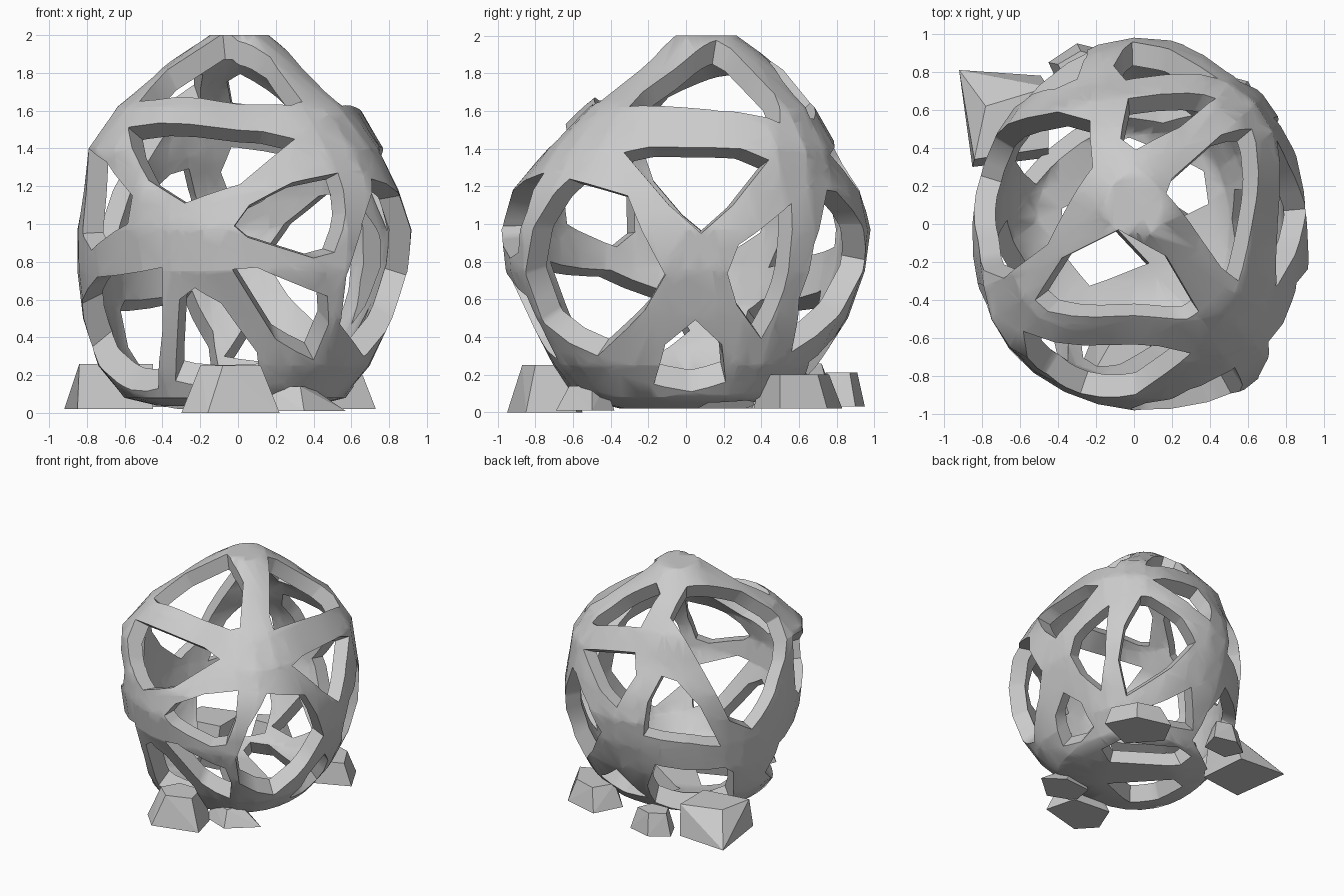
import bpy, bmesh
from math import sin, cos, pi, radians
from mathutils import Vector
from mathutils.bvhtree import BVHTree

old = bpy.data.objects.get("Cube")
if old:
    bpy.data.objects.remove(old, do_unlink=True)

CENTRE = Vector((0.02, 0, 1))
STEPS = 4  # segments between the eight compass directions
SEGMENTS = 8 * STEPS
INNER = 0.87

stone = bpy.data.materials.new("pale_grey")
stone.use_nodes = True
GREY = (0.6, 0.6, 0.6, 1)
stone.diffuse_color = GREY
stone.node_tree.nodes["Principled BSDF"].inputs["Base Color"].default_value = GREY


def make_object(name, bm):
    mesh = bpy.data.meshes.new(name)
    bm.to_mesh(mesh)
    bm.free()
    mesh.materials.append(stone)
    obj = bpy.data.objects.new(name, mesh)
    bpy.context.collection.objects.link(obj)
    return obj


# Lumpy egg: one ring per height, its radius eased between eight directions
def ring(bm, z, *radii):
    verts = []
    for i in range(SEGMENTS):
        k, t = i // STEPS, (i % STEPS) / STEPS
        a, b, c, d = (radii[(k + n) % 8] for n in (-1, 0, 1, 2))
        r = b + t / 2 * (c - a + t * (2 * a - 5 * b + 4 * c - d + t * (3 * (b - c) + d - a)))
        angle = 2 * pi * i / SEGMENTS
        verts.append(bm.verts.new((r * cos(angle), r * sin(angle), z)))
    return verts


PROFILE = [  # z, then the radius counter-clockwise from +x
    (.02, .33, .35, .33, .35, .35, .38, .35, .35),
    (.08, .57, .6, .55, .6, .6, .66, .6, .62),
    (.25, .69, .75, .7, .74, .74, .76, .7, .8),
    (.5, .8, .88, .86, .83, .82, .85, .82, .96),
    (.75, .89, .95, .95, .86, .85, .9, .95, 1.04),
    (.97, .91, .96, .98, .88, .85, .93, .98, 1.05),
    (1.18, .84, .93, .93, .86, .81, .93, .92, .99),
    (1.4, .76, .9, .8, .78, .77, .92, .74, .85),
    (1.62, .62, .76, .68, .72, .66, .7, .5, .64),
    (1.82, .36, .47, .52, .5, .41, .4, .25, .33),
    (2, .15, .2, .27, .2, .12, .08, .04, .08),
]

shell = bmesh.new()
rings = [ring(shell, *row) for row in PROFILE]
shell.faces.new(rings[0][::-1])
shell.faces.new(rings[-1])
for low, high in zip(rings, rings[1:]):
    for i in range(SEGMENTS):
        j = (i + 1) % SEGMENTS
        shell.faces.new((low[i], low[j], high[j], high[i]))
surface = BVHTree.FromBMesh(shell)

# Openings: outlines drawn along a direction, landed on the egg, cut towards its centre
FRONT, RIGHT, TOP = (0, 0), (90, 0), (0, 90)
FRONT_SIDE, BACK_HIGH, BACK_LOW = (-45, 0), (215, 22), (144, -29)


def in_wedge(p, a, b, c):
    side = 1 if a.cross(b).dot(c) > 0 else -1
    return all(p.dot(m.cross(n)) * side > 0 for m, n in ((a, b), (b, c), (c, a)))


def cut(points):
    rays = [(Vector(p) - CENTRE).normalized() for p in points]
    middle = sum(rays, Vector()).normalized()
    reach = max(middle.angle(r) for r in rays) + 0.35
    edges = list(zip(rays, rays[1:] + rays[:1]))

    def nearby():
        return [f for f in shell.faces
                if middle.angle(f.calc_center_median() - CENTRE) < reach]

    for a, b in edges:
        faces = nearby()
        geom = set(faces)
        for f in faces:
            geom.update(f.edges)
            geom.update(f.verts)
        bmesh.ops.bisect_plane(shell, geom=list(geom), dist=0.0001,
                               plane_co=CENTRE, plane_no=a.cross(b).normalized())
    gone = [f for f in nearby()
            if any(in_wedge(f.calc_center_median() - CENTRE, middle, a, b) for a, b in edges)]
    bmesh.ops.delete(shell, geom=gone, context='FACES')


def opening(direction, *outline):
    az, el = map(radians, direction)
    toward = Vector((cos(el) * sin(az), -cos(el) * cos(az), sin(el)))
    right = Vector((cos(az), sin(az), 0))
    up = toward.cross(right)
    middle = CENTRE - toward * CENTRE.dot(toward)
    points = []
    for u, v in outline:
        p = right * u + up * v
        hit = None
        while hit is None:
            # outlines past the edge creep back onto the egg
            hit = surface.ray_cast(p + toward * 5, -toward)[0]
            p = p.lerp(middle, 0.02)
        points.append(hit)
    cut(points)


# crown openings
opening(TOP, (-.08, -.03), (-.38, -.18), (-.52, -.4), (-.45, -.46), (.28, -.5), (.34, -.46), (.17, -.17))
opening(TOP, (.17, .16), (.3, 0), (.46, -.23), (.55, -.3), (.65, .18), (.62, .5), (.46, .47), (.2, .24))
opening(TOP, (-.03, .66), (-.07, .45), (.01, .39), (.24, .51), (.43, .66), (.37, .68))
# front openings
opening(FRONT, (-.58, 1.51), (-.47, 1.23), (-.28, 1.11), (.01, 1.21), (.3, 1.45), (.13, 1.49), (-.35, 1.53))
opening(FRONT, (-.02, .99), (.05, .93), (.4, .82), (.51, .85), (.57, 1.06), (.53, 1.27), (.29, 1.22), (.06, 1.1))
opening(FRONT, (-.03, .76), (.2, .39), (.4, .28), (.48, .47), (.47, .62), (.1, .77))
opening(FRONT, (-.23, .66), (-.31, .6), (-.33, .17), (.12, .15), (.1, .32), (-.09, .58))
opening(FRONT_SIDE, (-.33, 1.4), (-.36, .95), (-.25, .86), (.1, 1), (.13, 1.15), (-.08, 1.33))
opening(FRONT_SIDE, (.3, .77), (-.2, .72), (-.52, .58), (-.56, .35), (-.2, .14), (.08, .13), (.22, .45))
# side openings
opening(RIGHT, (-.33, 1.38), (-.09, 1.1), (.08, .95), (.25, 1.1), (.44, 1.34), (.29, 1.4), (-.19, 1.41))
opening(RIGHT, (-.62, 1.24), (-.8, 1), (-.85, .73), (-.75, .47), (-.47, .3), (-.22, .54), (-.11, .73), (-.31, 1.15))
opening(RIGHT, (.56, 1.11), (.28, .89), (.22, .74), (.27, .57), (.4, .39), (.52, .65), (.56, .92))
opening(RIGHT, (.75, 1.18), (.68, .89), (.6, .6), (.56, .32), (.84, .56), (.95, .81), (.93, 1), (.8, 1.17))
opening(RIGHT, (.05, .49), (-.11, .36), (-.17, .15), (.03, .11), (.21, .16), (.19, .36))
# large opening wrapping the right shoulder
cut([(-.21, .29, 1.88), (-.24, .56, 1.76), (-.68, .42, .95), (-.76, .24, .83),
     (-.83, -.02, 1.05), (-.78, -.19, 1.25), (-.72, -.3, 1.58), (-.47, -.11, 1.8)])
# back openings
opening(BACK_HIGH, (-.8, 1.13), (-.65, .8), (-.54, .69), (-.39, .94), (-.4, 1.12))
opening(BACK_HIGH, (-.19, .94), (-.3, .73), (-.33, .47), (.03, .41), (.27, .38), (.11, .7), (-.07, .9))
opening(BACK_HIGH, (-.24, .24), (-.3, .06), (-.24, -.08), (.35, -.08), (.37, .17), (.3, .21))
# underside openings
opening(BACK_LOW, (.22, .64), (.1, .59), (.22, .43), (.45, .4), (.42, .75))
opening(BACK_LOW, (-.29, .22), (-.21, .12), (.37, .12), (.45, .19), (.33, .26), (-.15, .3))
opening(BACK_LOW, (-.21, -.05), (0, -.19), (.22, -.16), (.41, -.05), (.33, 0))

# Wall thickness: a smaller reversed copy, joined to the outside around each opening
lone = [v for v in shell.verts if not v.link_faces]
bmesh.ops.delete(shell, geom=lone, context='VERTS')
rim = [e.link_loops[0] for e in shell.edges if e.is_boundary]
rim = [(loop.vert, loop.link_loop_next.vert) for loop in rim]
skin = list(shell.faces)
inside = {v: shell.verts.new(CENTRE + (v.co - CENTRE) * INNER) for v in list(shell.verts)}
for f in skin:
    shell.faces.new([inside[v] for v in reversed(f.verts)])
for a, b in rim:
    shell.faces.new((b, a, inside[a], inside[b]))

body = make_object("pierced_shell", shell)
for o in bpy.context.selected_objects:
    o.select_set(False)
body.select_set(True)
bpy.context.view_layer.objects.active = body
bpy.ops.object.shade_smooth_by_angle(angle=radians(44))


# Loose foot stones: rough frustums
def foot_stone(name, bottom, top, low, high):
    bm = bmesh.new()
    for corners, z in ((bottom, low), (top, high)):
        for x, y in corners:
            bm.verts.new((x, y, z))
    bmesh.ops.convex_hull(bm, input=bm.verts)
    bmesh.ops.dissolve_limit(bm, angle_limit=radians(3), verts=bm.verts, edges=bm.edges)
    make_object(name, bm)


foot_stone("front_stone", [(-.3, -.8), (-.16, -.95), (.22, -.85), (.15, -.58), (-.2, -.55)],
           [(-.2, -.76), (-.08, -.87), (.12, -.8), (.08, -.62), (-.12, -.62)], 0, .25)
foot_stone("front_left_stone", [(.12, -.6), (.35, -.69), (.57, -.5), (.4, -.38), (.15, -.4)],
           [(.16, -.56), (.33, -.62), (.38, -.5), (.3, -.43), (.18, -.44)], 0.01, .14)
foot_stone("back_left_stone", [(.18, .6), (.4, .36), (.73, .5), (.6, .75), (.3, .83)],
           [(.26, .6), (.42, .4), (.66, .5), (.55, .7), (.36, .76)], .02, .2)
foot_stone("back_right_stone", [(-.92, .81), (-.49, .78), (-.45, .35), (-.85, .3)],
           [(-.78, .62), (-.45, .72), (-.45, .4), (-.84, .34)], .02, .26)
foot_stone("back_stone", [(-.45, .85), (-.3, .95), (-.1, .9), (-.15, .72), (-.38, .7)],
           [(-.4, .84), (-.28, .91), (-.15, .87), (-.2, .75), (-.35, .74)], .03, .21)
